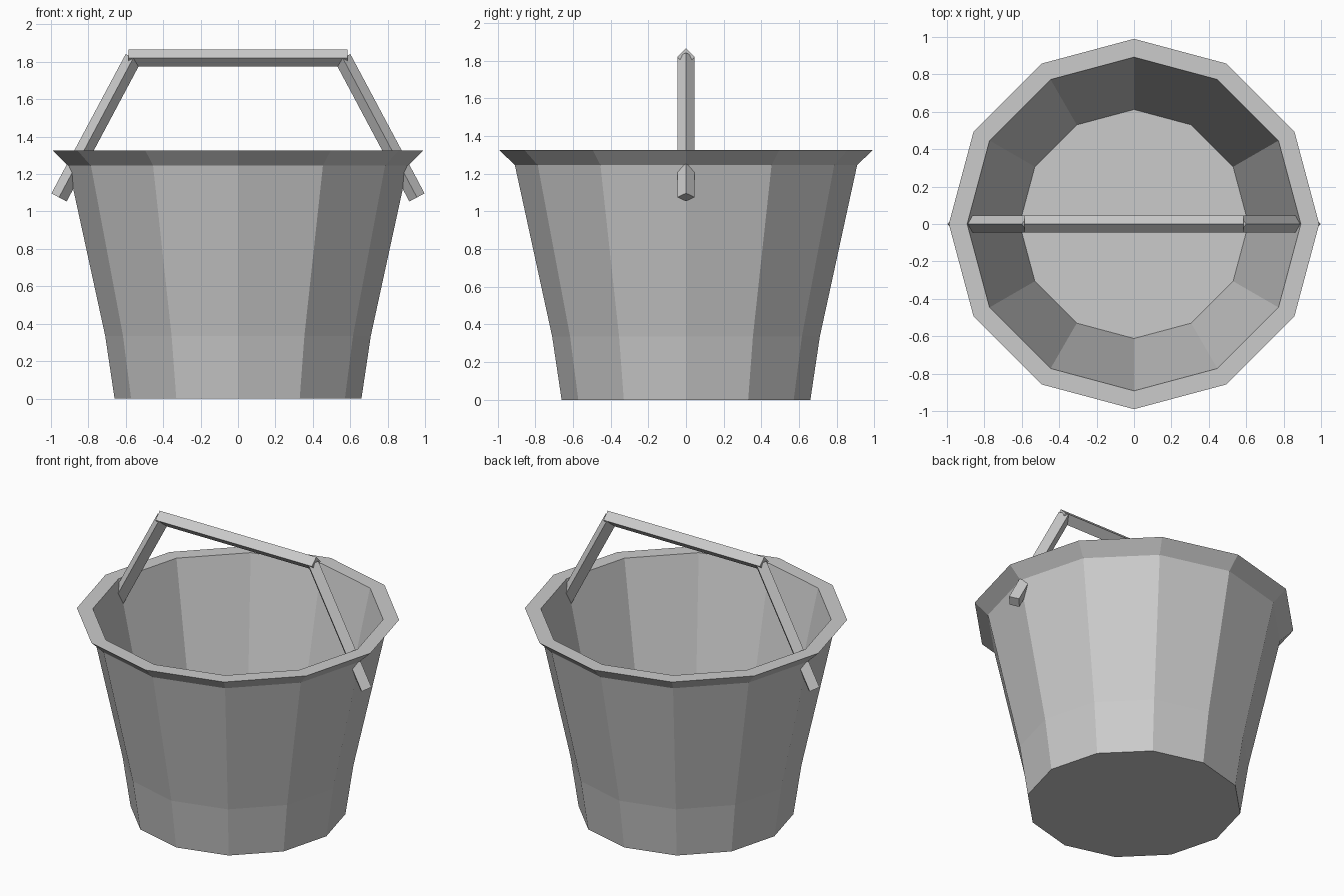
import bpy, bmesh, math
from mathutils import Vector

if "Cube" in bpy.data.objects:
    bpy.data.objects.remove(bpy.data.objects["Cube"])

grey = bpy.data.materials.new("plain grey")
grey.diffuse_color = (0.6, 0.6, 0.6, 1)
grey.use_nodes = True
grey.node_tree.nodes["Principled BSDF"].inputs["Base Color"].default_value = grey.diffuse_color


def finish(name, bm):
    bmesh.ops.recalc_face_normals(bm, faces=bm.faces)
    mesh = bpy.data.meshes.new(name)
    bm.to_mesh(mesh)
    bm.free()
    mesh.materials.append(grey)
    obj = bpy.data.objects.new(name, mesh)
    bpy.context.collection.objects.link(obj)
    return obj


def bridge(bm, a, b):
    n = len(a)
    for i in range(n):
        j = (i + 1) % n
        bm.faces.new((a[i], a[j], b[j], b[i]))


# Bucket: twelve-sided shell, outside foot up over the flared rim to the inner floor
def bucket(sides=12):
    profile = [(0.66, 0), (0.71, 0.335), (0.908, 1.245), (0.99, 1.325),
               (0.892, 1.325), (0.612, 0.05)]
    bm = bmesh.new()
    rings = [[bm.verts.new((r * math.cos(math.tau * i / sides),
                            r * math.sin(math.tau * i / sides), z))
              for i in range(sides)] for r, z in profile]
    for a, b in zip(rings, rings[1:]):
        bridge(bm, a, b)
    bm.faces.new(rings[0])
    bm.faces.new(rings[-1])
    finish("bucket", bm)


# Handle bar: square rod standing on its edge, running between two points
def rod(name, start, end, half=0.046):
    start, end = Vector(start), Vector(end)
    side = Vector((0, 1, 0))
    up = (end - start).normalized().cross(side)
    bm = bmesh.new()
    ends = [[bm.verts.new(p + d * half) for d in (side, up, -side, -up)]
            for p in (start, end)]
    bridge(bm, *ends)
    for ring in ends:
        bm.faces.new(ring)
    finish(name, bm)


bucket()
rod("handle_grip", (-0.585, 0, 1.82), (0.585, 0, 1.82))
for label, s in (("left", -1), ("right", 1)):
    rod("handle_arm_" + label, (s * 0.56, 0, 1.82), (s * 0.957, 0, 1.075))
